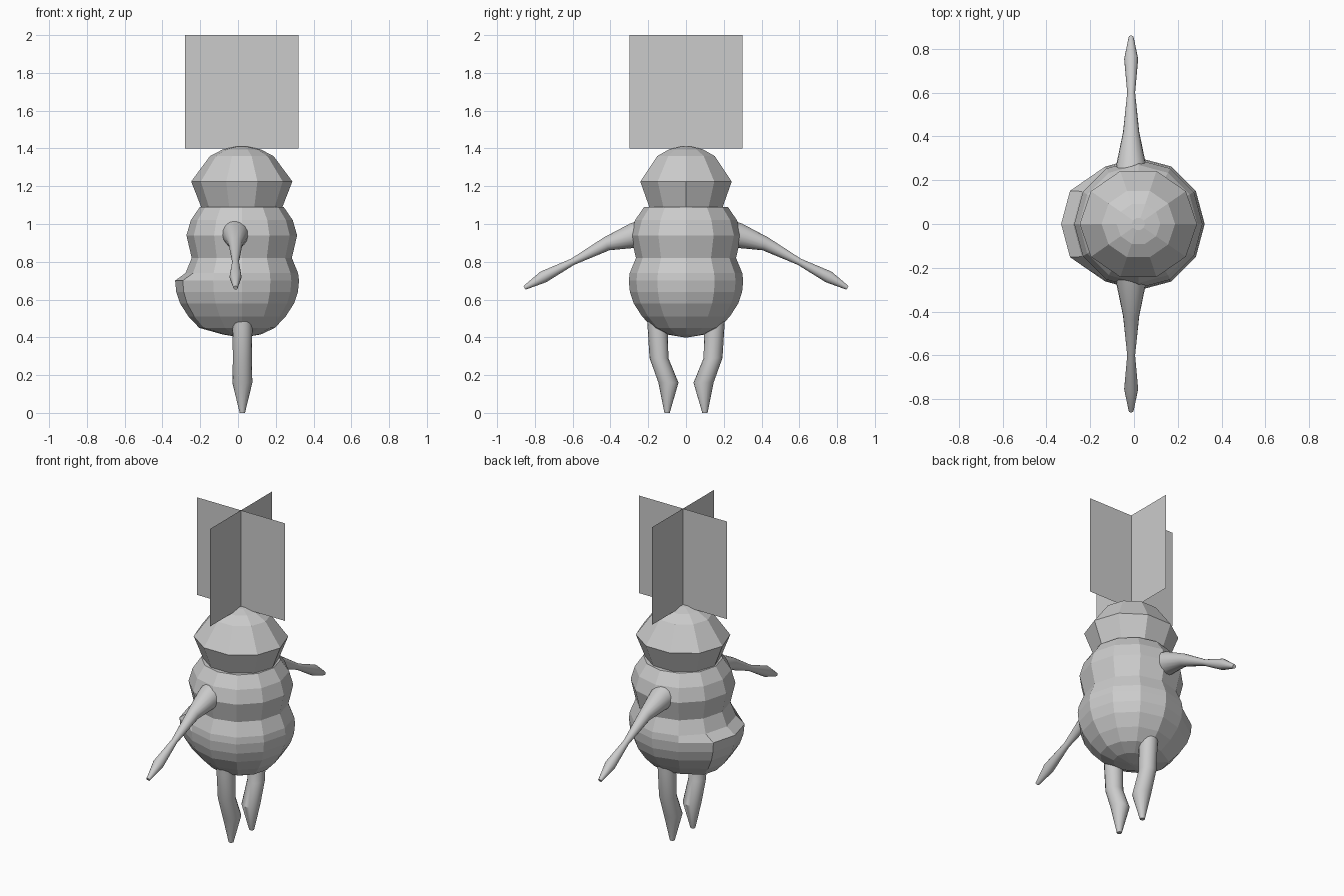
import bpy, bmesh
from math import cos, sin, pi
from mathutils import Vector

cube = bpy.data.objects.get("Cube")
if cube:
    bpy.data.objects.remove(cube, do_unlink=True)

grey = bpy.data.materials.new("plain_grey")
grey.use_nodes = True
grey.diffuse_color = (0.6, 0.6, 0.6, 1)
grey.node_tree.nodes["Principled BSDF"].inputs["Base Color"].default_value = grey.diffuse_color

CX = 0.02  # body axis


def finish(name, bm, smooth=None):
    mesh = bpy.data.meshes.new(name)
    bm.to_mesh(mesh)
    bm.free()
    mesh.materials.append(grey)
    obj = bpy.data.objects.new(name, mesh)
    bpy.context.collection.objects.link(obj)
    if smooth:
        bpy.ops.object.select_all(action="DESELECT")
        obj.select_set(True)
        bpy.context.view_layer.objects.active = obj
        bpy.ops.object.shade_smooth_by_angle(angle=smooth)
    return obj


def loft(rings):
    """Skin a list of point rings and cap both ends."""
    bm = bmesh.new()
    loops = [[bm.verts.new(p) for p in ring] for ring in rings]
    n = len(loops[0])
    for a, b in zip(loops, loops[1:]):
        for i in range(n):
            j = (i + 1) % n
            bm.faces.new((a[i], a[j], b[j], b[i]))
    bm.faces.new(loops[0])
    bm.faces.new(loops[-1])
    bmesh.ops.recalc_face_normals(bm, faces=bm.faces)
    return bm


def turned(profile, sides, squash=1.0):
    """Rings around the body axis from (height, radius) pairs."""
    return [[Vector((CX + r * cos(2 * pi * i / sides),
                     squash * r * sin(2 * pi * i / sides), z))
             for i in range(sides)] for z, r in profile]


# Body: round belly, waist and chest
body = turned([(0.40, 0.01), (0.415, 0.10), (0.45, 0.175), (0.51, 0.232),
               (0.58, 0.277), (0.64, 0.297), (0.70, 0.303), (0.74, 0.298),
               (0.82, 0.265), (0.94, 0.293), (1.02, 0.27), (1.09, 0.222)], 12)
# Bulging panel low on the -x side
for ring in body:
    for p in ring:
        if 0.42 < p.z < 0.72 and p.x < CX and abs(p.y) < 0.6 * (CX - p.x):
            p.x -= 0.05
finish("body", loft(body))

# Head with a shallow dome
finish("head", loft(turned([(1.09, 0.215), (1.225, 0.268), (1.36, 0.168),
                            (1.395, 0.10), (1.41, 0.03)], 10, 0.95)))


# Limbs: tubes through (y, z, radius) stations, one on each side
def limb(name, x, stations, side, level=False):
    pts = [Vector((x, side * y, z)) for y, z, r in stations]
    rings = []
    for k, (p, (_, _, r)) in enumerate(zip(pts, stations)):
        along = pts[min(k + 1, len(pts) - 1)] - pts[max(k - 1, 0)]
        if level:
            along = Vector((0, 0, 1))
        u = Vector((1, 0, 0))
        v = along.normalized().cross(u)
        rings.append([p + r * (cos(2 * pi * i / 16) * u + sin(2 * pi * i / 16) * v)
                      for i in range(16)])
    finish(name, loft(rings), 0.6)


ARM = [(0.20, 0.955, 0.078), (0.28, 0.938, 0.066), (0.42, 0.895, 0.037),
       (0.60, 0.80, 0.018), (0.755, 0.72, 0.032), (0.855, 0.662, 0.011)]
LEG = [(0.155, 0.52, 0.053), (0.15, 0.45, 0.053), (0.143, 0.29, 0.05),
       (0.093, 0.16, 0.053), (0.10, 0, 0.014)]
for side, label in ((-1, "front"), (1, "back")):
    limb(label + "_arm", -0.013, ARM, side)
    limb(label + "_leg", 0.023, LEG, side, level=True)

# Two crossed upright sheets above the head
for name, d in (("sheet_across", Vector((0.3, 0, 0))), ("sheet_along", Vector((0, 0.3, 0)))):
    bm = bmesh.new()
    low, high = Vector((CX, 0, 1.4)), Vector((CX, 0, 2))
    bm.faces.new([bm.verts.new(p) for p in (low - d, low + d, high + d, high - d)])
    finish(name, bm)
